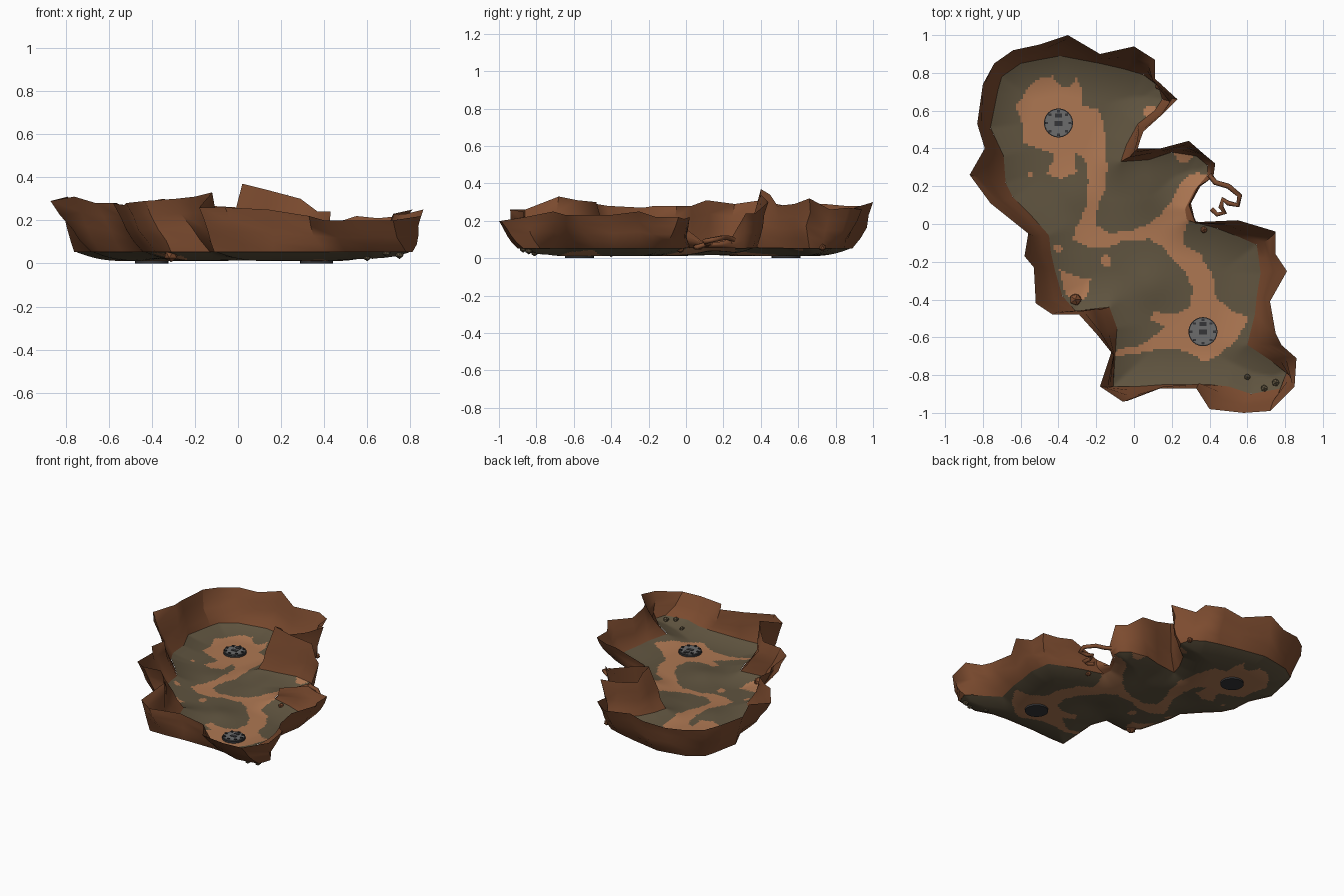
import bpy, bmesh, math
from mathutils import Vector, noise

if "Cube" in bpy.data.objects:
    bpy.data.objects.remove(bpy.data.objects["Cube"])


def mat(name, rgb):
    m = bpy.data.materials.new(name)
    m.diffuse_color = (*rgb, 1)
    m.use_nodes = True
    m.node_tree.nodes["Principled BSDF"].inputs["Base Color"].default_value = m.diffuse_color
    return m


WALL = mat("rust rock", (0.205, 0.072, 0.029))
MOSS = mat("olive ground", (0.115, 0.088, 0.050))
SAND = mat("orange sand", (0.42, 0.185, 0.085))
GREY = mat("grey metal", (0.15, 0.15, 0.15))
DARK = mat("dark metal", (0.035, 0.035, 0.038))

# Wall stations, clockwise: floor x, floor y, rim x, rim y, rim z
north = [(-.72, .71, -.80, .74, .29), (-.70, .78, -.74, .85, .28), (-.60, .85, -.64, .92, .28),
         (-.50, .87, -.50, .95, .27), (-.39, .89, -.35, 1.0, .30), (-.18, .85, -.18, .90, .27),
         (-.05, .82, 0, .94, .26), (.05, .79, .11, .87, .27), (.13, .73, .11, .77, .26),
         (.15, .66, .23, .66, .32), (.11, .60, .15, .58, .29), (.02, .53, .05, .49, .28),
         (-.04, .42, .035, .45, .34), (-.07, .33, .02, .40, .37)]
notch = [(-.07, .33, .02, .40, .37), (.08, .34, .14, .40, .34), (.20, .38, .29, .44, .30),
         (.33, .36, .37, .37, .24), (.39, .31, .43, .32, .24), (.39, .26, .42, .25, .12),
         (.32, .18, .34, .20, .09), (.27, .08, .29, .10, .08), (.28, .02, .33, .01, .15)]
east = [(.28, .02, .33, .01, .15), (.43, -.02, .55, .02, .22), (.56, -.07, .65, -.01, .21),
        (.65, -.11, .75, -.04, .22), (.66, -.18, .75, -.16, .22), (.67, -.26, .81, -.25, .25),
        (.65, -.38, .72, -.41, .23), (.64, -.48, .75, -.58, .23), (.60, -.64, .78, -.64, .23),
        (.72, -.72, .86, -.71, .25), (.81, -.78, .85, -.86, .22), (.78, -.87, .72, -.99, .20)]
south = [(.78, -.87, .72, -.99, .20), (.62, -.90, .58, -1.0, .20), (.50, -.86, .40, -.98, .20),
         (.40, -.85, .33, -.87, .22), (.16, -.85, .14, -.87, .25), (.02, -.86, -.06, -.94, .26),
         (-.11, -.86, -.18, -.86, .26), (-.10, -.69, -.12, -.68, .33), (-.09, -.55, -.20, -.58, .31),
         (-.13, -.44, -.29, -.48, .30), (-.31, -.46, -.43, -.48, .29)]
west = [(-.31, -.46, -.43, -.48, .29), (-.38, -.38, -.52, -.42, .28), (-.42, -.24, -.53, -.23, .27),
        (-.44, -.15, -.58, -.17, .28), (-.45, -.06, -.56, -.05, .28), (-.54, .04, -.66, .03, .28),
        (-.64, .14, -.76, .11, .31), (-.68, .22, -.87, .26, .29), (-.69, .36, -.79, .40, .31),
        (-.76, .51, -.83, .53, .28), (-.72, .71, -.80, .74, .29)]
WALLS = {"north_wall": north, "notch_wall": notch, "east_wall": east,
         "south_wall": south, "west_wall": west}
outline = [s[:2] for w in WALLS.values() for s in w[:-1]]

# Sand path outline
path = [(-.56, .72), (-.50, .77), (-.43, .79), (-.40, .74), (-.35, .71), (-.30, .78), (-.27, .70),
        (-.28, .63), (-.19, .60), (-.16, .53), (-.15, .40), (-.14, .29), (-.15, .19), (-.19, .10),
        (-.20, 0), (-.14, -.05), (-.02, -.04), (.08, 0), (.19, .10), (.24, .21), (.31, .27),
        (.40, .27), (.30, .08), (.27, -.03), (.25, -.10), (.35, -.16), (.41, -.26), (.43, -.37),
        (.50, -.45), (.60, -.49), (.58, -.56), (.52, -.63), (.44, -.69), (.37, -.73), (.27, -.67),
        (.16, -.65), (.03, -.69), (-.10, -.70), (-.10, -.67), (.03, -.64), (.13, -.58), (.16, -.54),
        (.08, -.51), (.10, -.46), (.22, -.48), (.30, -.44), (.31, -.34), (.27, -.25), (.22, -.20),
        (.16, -.13), (.08, -.08), (-.05, -.09), (-.15, -.13), (-.26, -.12), (-.32, -.08),
        (-.30, 0), (-.26, .08), (-.24, .24), (-.26, .34), (-.31, .37), (-.31, .28), (-.38, .24),
        (-.46, .26), (-.42, .37), (-.51, .40), (-.59, .42), (-.59, .53), (-.63, .61)]
patch = [(-.40, -.24), (-.31, -.28), (-.23, -.29), (-.24, -.37), (-.31, -.42), (-.36, -.37)]
spots = [(-.40, -.13, .022), (-.15, -.20, .028), (.09, .59, .04), (-.55, .27, .016), (.26, .37, .05)]


def inside(x, y, poly):
    hit = False
    for (ax, ay), (bx, by) in zip(poly, poly[1:] + poly[:1]):
        if (ay > y) != (by > y) and x < (bx - ax) * (y - ay) / (by - ay) + ax:
            hit = not hit
    return hit


def nearest_edge(x, y):
    best = (9, x, y)
    for (ax, ay), (bx, by) in zip(outline, outline[1:] + outline[:1]):
        dx, dy = bx - ax, by - ay
        t = max(0, min(1, ((x - ax) * dx + (y - ay) * dy) / (dx * dx + dy * dy)))
        px, py = ax + t * dx, ay + t * dy
        best = min(best, (math.hypot(px - x, py - y), px, py))
    return best


def ground(x, y, d):
    # shallow dish with a few low humps
    z = .012 + .045 * (1 - min(d / .2, 1)) ** 2
    for hx, hy, h, r in ((.08, .2, .03, .15), (.08, -.33, .02, .12), (-.3, .15, .012, .12)):
        z += h * math.exp(-((x - hx) ** 2 + (y - hy) ** 2) / r ** 2)
    return z


def finish(name, bm, mats, angle=40):
    me = bpy.data.meshes.new(name)
    bm.to_mesh(me)
    bm.free()
    ob = bpy.data.objects.new(name, me)
    bpy.context.collection.objects.link(ob)
    for m in mats:
        me.materials.append(m)
    bpy.ops.object.select_all(action='DESELECT')
    ob.select_set(True)
    bpy.context.view_layer.objects.active = ob
    bpy.ops.object.shade_smooth_by_angle(angle=math.radians(angle))
    return ob


# Ground: fine grid trimmed to the outline, sand chosen by the path shape
bm = bmesh.new()
STEP = .0125
verts = {}
for i in range(-70, 72):
    for j in range(-74, 74):
        cx, cy = (i + .5) * STEP, (j + .5) * STEP
        if not inside(cx, cy, outline):
            continue
        corners = []
        for k in ((i, j), (i + 1, j), (i + 1, j + 1), (i, j + 1)):
            if k not in verts:
                verts[k] = bm.verts.new((k[0] * STEP, k[1] * STEP, 0))
            corners.append(verts[k])
        f = bm.faces.new(corners)
        wob = noise.noise_vector(Vector((cx * 14, cy * 14, 0))) * .012
        sx, sy = cx + wob.x, cy + wob.y
        if (inside(sx, sy, path) or inside(sx, sy, patch)
                or any(math.hypot(sx - a, sy - b) < r for a, b, r in spots)):
            f.material_index = 1
for v in bm.verts:
    d, px, py = nearest_edge(v.co.x, v.co.y)
    if v.is_boundary:
        v.co.x, v.co.y, d = px, py, 0
    v.co.z = ground(v.co.x, v.co.y, d)
finish("ground", bm, [MOSS, SAND])

# Rock walls lofted from the ground edge to the jagged rim
for name, stations in WALLS.items():
    bm = bmesh.new()
    rows = []
    for fx, fy, rx, ry, rz in stations:
        z0 = ground(fx, fy, 0) - .004
        col = []
        for t in (0, .22, .45, .72, 1):
            s = t ** .8
            p = Vector((fx + (rx - fx) * s, fy + (ry - fy) * s, z0 + (rz - z0) * t))
            w = noise.noise_vector(p * 6) * .035 * math.sin(math.pi * t)
            col.append(bm.verts.new(p + Vector((w.x, w.y, 0))))
        rows.append(col)
    for a, b in zip(rows, rows[1:]):
        for k in range(4):
            bm.faces.new((a[k], b[k], b[k + 1], a[k + 1]))
    finish(name, bm, [WALL], 50)


# Round metal hatches set into the sand
def hatch(name, x, y):
    z = ground(x, y, .3)

    def disc(part, r, z0, z1, m):
        b = bmesh.new()
        bmesh.ops.create_cone(b, cap_ends=True, segments=24, radius1=r, radius2=r, depth=z1 - z0)
        bmesh.ops.translate(b, verts=b.verts, vec=(x, y, (z0 + z1) / 2))
        finish(name + part, b, [m], 30)
    disc("_rim", .077, z - .012, z + .014, DARK)
    disc("_cover", .071, z - .008, z + .019, GREY)
    b = bmesh.new()
    boxes = [(.062 * math.cos(k * math.pi / 4), .062 * math.sin(k * math.pi / 4), .016, .012, .026)
             for k in range(8)]
    boxes += [(0, -.002, .044, .026, .022), (0, .04, .038, .022, .022)]
    for bx, by, sx, sy, top in boxes:
        g = bmesh.ops.create_cube(b, size=1)["verts"]
        bmesh.ops.scale(b, verts=g, vec=(sx, sy, .012))
        bmesh.ops.translate(b, verts=g, vec=(x + bx, y + by, z + top - .006))
    finish(name + "_studs", b, [DARK], 30)


hatch("north_hatch", -.40, .535)
hatch("south_hatch", .365, -.57)

# Loose rocks
for n, (x, y, r, m) in enumerate([(.60, -.81, .018, MOSS), (.69, -.87, .02, MOSS), (.75, -.84, .022, MOSS),
                                  (-.31, -.40, .035, WALL), (.37, -.03, .02, WALL), (.13, .73, .02, WALL)]):
    bm = bmesh.new()
    bmesh.ops.create_icosphere(bm, subdivisions=1, radius=r)
    bmesh.ops.translate(bm, verts=bm.verts, vec=(x, y, ground(x, y, nearest_edge(x, y)[0])))
    finish("rock_%d" % n, bm, [m], 20)

# Twisted root arch outside the eastern gap
cu = bpy.data.curves.new("root_arch", 'CURVE')
cu.dimensions = '3D'
cu.bevel_depth = .014
cu.bevel_resolution = 1
sp = cu.splines.new('POLY')
pts = [(.40, .26, .10), (.43, .22, .11), (.50, .20, .11), (.56, .15, .10), (.55, .10, .09), (.50, .11, .08),
       (.47, .13, .08), (.46, .09, .07), (.48, .06, .06), (.44, .05, .06), (.41, .08, .06)]
sp.points.add(len(pts) - 1)
for p, c in zip(sp.points, pts):
    p.co = (*c, 1)
cu.materials.append(WALL)
bpy.context.collection.objects.link(bpy.data.objects.new("root_arch", cu))
